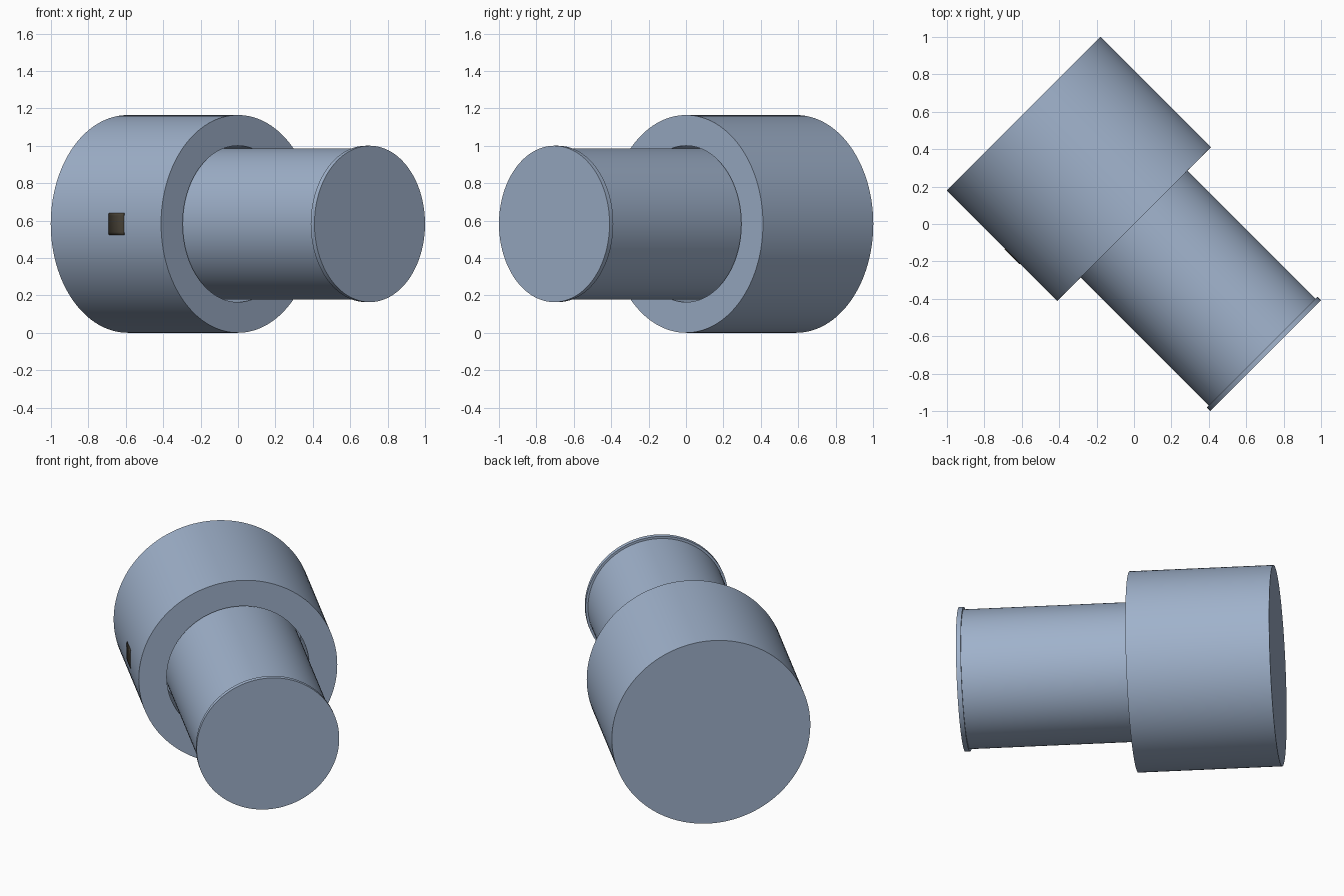
import bpy, bmesh, math
from mathutils import Matrix, Vector

cube = bpy.data.objects.get("Cube")
if cube:
    bpy.data.objects.remove(cube, do_unlink=True)

SEGMENTS = 128
R_BODY, R_FLANGE, R_SHAFT = 0.582, 0.418, 0.404
# Local +z is the shared axis, pointing to the front left; local +x points to the front right
axis, side = Vector((1, -1, 0)).normalized(), Vector((-1, -1, 0)).normalized()
up = axis.cross(side)
PLACE = Matrix((side, up, axis)).transposed().to_4x4()
PLACE.translation = (0, 0, R_BODY)


def material(name, rgb):
    mat = bpy.data.materials.new(name)
    mat.use_nodes = True
    mat.diffuse_color = (*rgb, 1)
    mat.node_tree.nodes["Principled BSDF"].inputs["Base Color"].default_value = (*rgb, 1)
    return mat


def finish(name, bm, mat):
    bmesh.ops.recalc_face_normals(bm, faces=bm.faces)
    bm.transform(PLACE)
    mesh = bpy.data.meshes.new(name)
    bm.to_mesh(mesh)
    bm.free()
    mesh.materials.append(mat)
    obj = bpy.data.objects.new(name, mesh)
    bpy.context.collection.objects.link(obj)
    bpy.ops.object.select_all(action='DESELECT')
    obj.select_set(True)
    bpy.context.view_layer.objects.active = obj
    bpy.ops.object.shade_smooth_by_angle(angle=math.radians(30))
    return obj


def lathe(name, profile, mat):
    """Turn a (radius, axial position) profile into a solid with capped ends."""
    bm = bmesh.new()
    rings = [[bm.verts.new((r * math.cos(a), r * math.sin(a), s))
              for a in (2 * math.pi * i / SEGMENTS for i in range(SEGMENTS))]
             for r, s in profile]
    for low, high in zip(rings, rings[1:]):
        for i in range(SEGMENTS):
            j = (i + 1) % SEGMENTS
            bm.faces.new((low[i], low[j], high[j], high[i]))
    bm.faces.new(rings[0])
    bm.faces.new(rings[-1])
    return finish(name, bm, mat)


blue = material("blue grey", (0.35, 0.445, 0.60))
dark = material("dark brown", (0.06, 0.05, 0.035))

# Wide barrel with a bore that receives the shaft
lathe("barrel", [(R_BODY, -0.834), (R_BODY, 0), (R_FLANGE, 0), (R_FLANGE, -0.267)], blue)

# Narrow shaft ending in a thin flange
lathe("shaft", [(R_SHAFT, -0.267), (R_SHAFT, 0.968), (R_FLANGE, 0.968), (R_FLANGE, 0.996)], blue)

# Small curved window plate on the side of the barrel
bm = bmesh.new()
STEPS, HALF = 8, 0.0585 / R_BODY
columns = []
for i in range(STEPS + 1):
    a = -HALF + 2 * HALF * i / STEPS
    r = R_BODY + 0.001
    columns.append([bm.verts.new((r * math.cos(a), r * math.sin(a), s)) for s in (-0.395, -0.28)])
for (a, b), (c, d) in zip(columns, columns[1:]):
    bm.faces.new((a, c, d, b))
window = finish("side_window", bm, dark)
solid = window.modifiers.new("thickness", 'SOLIDIFY')
solid.thickness = 0.004
solid.offset = 0
